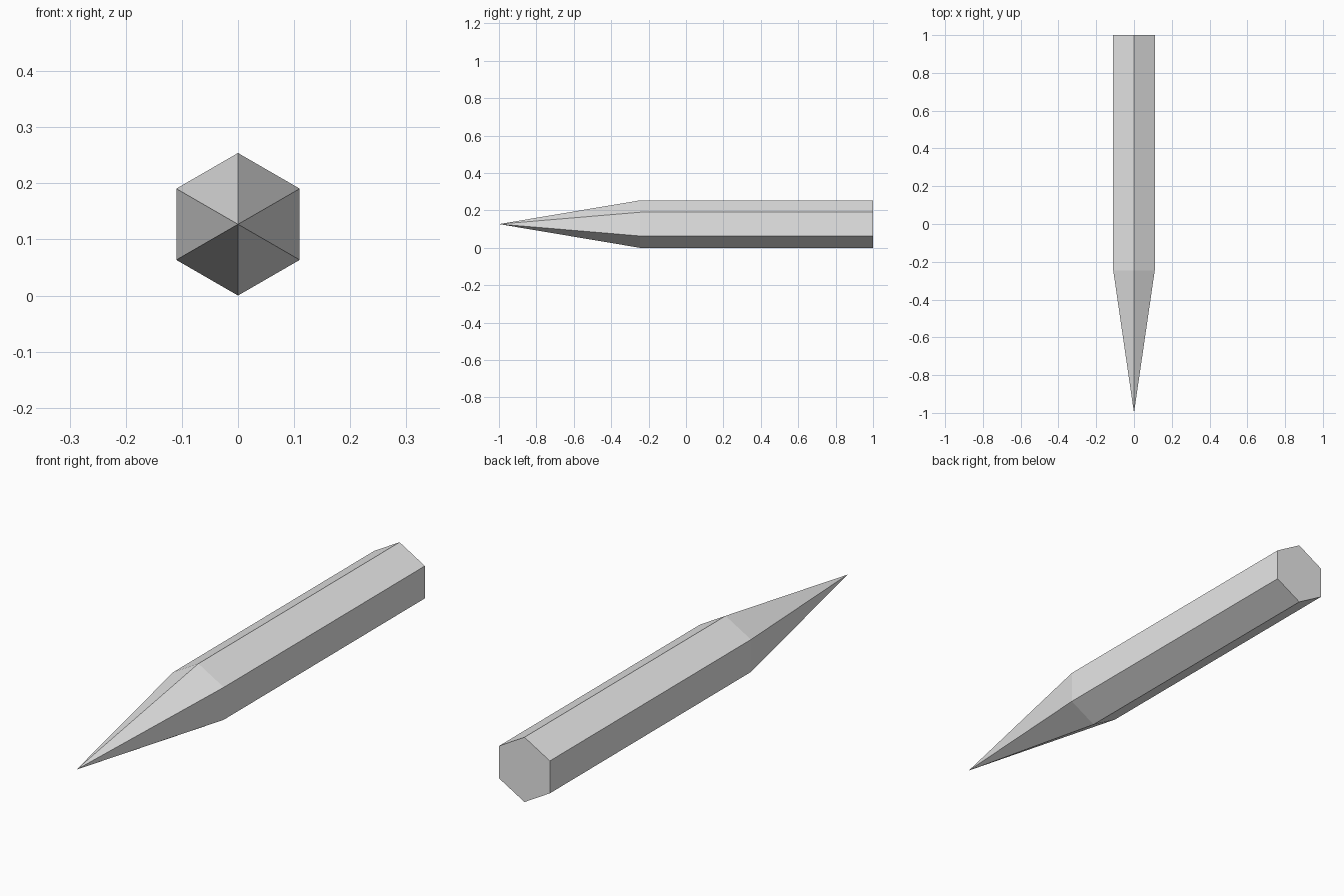
import bpy
import bmesh
import math
from mathutils import Matrix, Vector

cube = bpy.data.objects.get("Cube")
if cube:
    bpy.data.objects.remove(cube, do_unlink=True)

RADIUS = 0.127
BACK, SHOULDER, TIP = 1.0, -0.245, -1.0

# Plain grey material
grey = bpy.data.materials.new("plain_grey")
grey.use_nodes = True
colour = (0.8, 0.8, 0.8, 1.0)
grey.diffuse_color = colour
grey.node_tree.nodes["Principled BSDF"].inputs["Base Color"].default_value = colour

# Hexagonal barrel, lying along y with a corner pointing up
bm = bmesh.new()
length = BACK - SHOULDER
placement = (Matrix.Translation((0, (BACK + SHOULDER) / 2, RADIUS))
             @ Matrix.Rotation(math.radians(90), 4, "X")
             @ Matrix.Rotation(math.radians(90), 4, "Z"))
bmesh.ops.create_cone(bm, cap_ends=True, segments=6, radius1=RADIUS,
                      radius2=RADIUS, depth=length)
# Turn the hexagon so that one corner lies on the local x axis
first = bm.verts[:][0].co
turn = Matrix.Rotation(-math.atan2(first.y, first.x), 4, "Z")
bmesh.ops.transform(bm, matrix=placement @ turn, verts=bm.verts)
bm.normal_update()

# Sharpened point, raised from the front cap
front_cap = min(bm.faces, key=lambda f: f.calc_center_median().y)
point = bmesh.ops.poke(bm, faces=[front_cap])["verts"][0]
point.co = Vector((0, TIP, RADIUS))
bmesh.ops.recalc_face_normals(bm, faces=bm.faces)

mesh = bpy.data.meshes.new("pencil_body")
bm.to_mesh(mesh)
bm.free()
mesh.materials.append(grey)
pencil = bpy.data.objects.new("pencil_body", mesh)
bpy.context.collection.objects.link(pencil)
